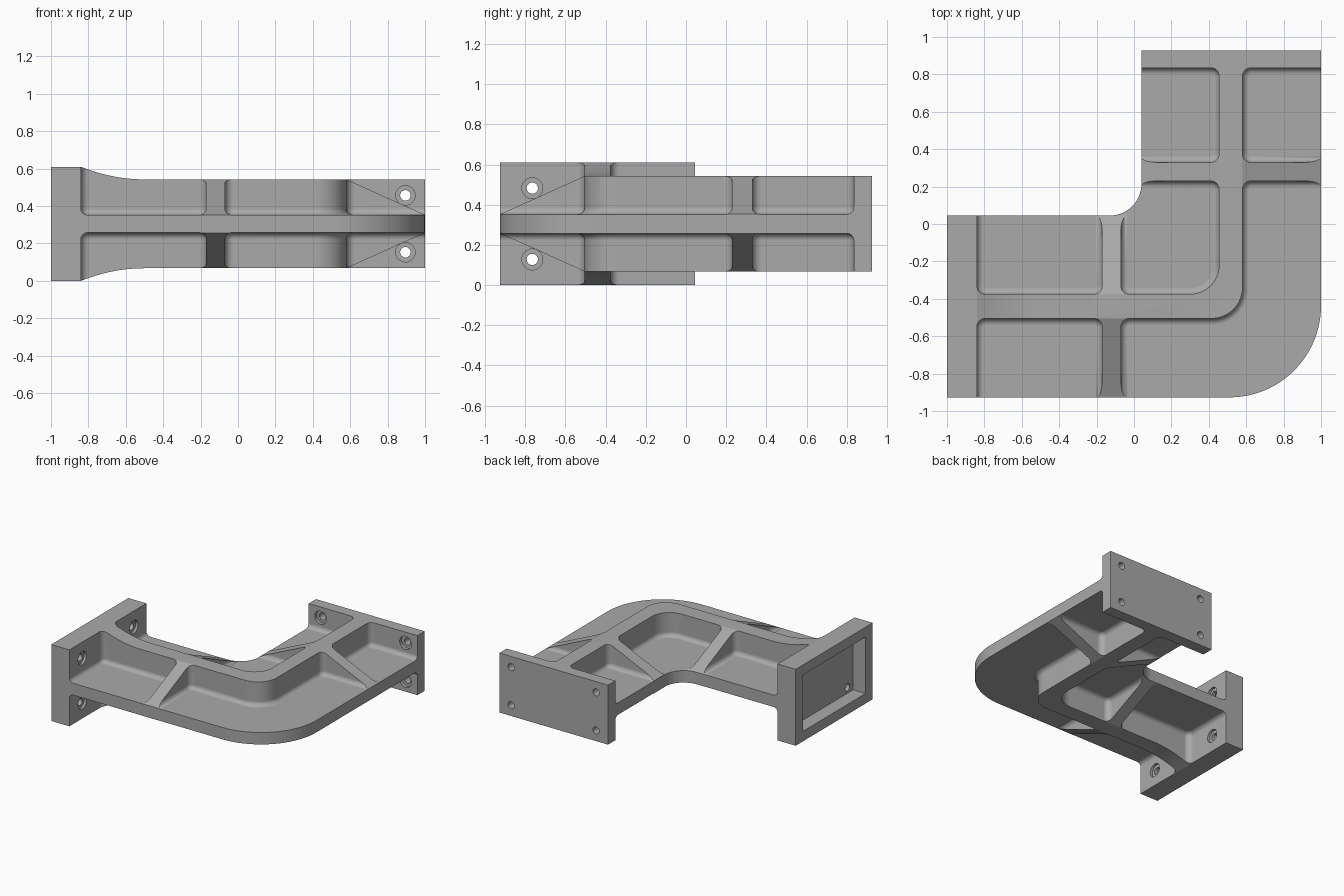
import bpy
import bmesh
from math import sin, cos, pi, radians
from mathutils import Vector

MID = 0.305              # height of the symmetry plane
WEB, BODY, TALL = 0.0475, 0.2375, 0.305   # half heights
FRONT, BACK, SIDE = -0.927, 0.927, 0.045
FILLET = 0.035

cube = bpy.data.objects.get("Cube")
if cube:
    bpy.data.objects.remove(cube)


def rounded(corners, inset=0.0, steps=8):
    """Right-angled outline of (x, y, radius), moved inward by inset."""
    out = []
    for i, (x, y, r) in enumerate(corners):
        c = Vector((x, y))
        a = (c - Vector(corners[i - 1][:2])).normalized()
        b = (Vector(corners[(i + 1) % len(corners)][:2]) - c).normalized()
        c = c + inset * (Vector((-a.y, a.x)) + Vector((-b.y, b.x)))
        if r == 0:
            out.append(c)
            continue
        r += -inset if a.cross(b) > 0 else inset
        n = steps * 3 if r > 0.1 else steps
        if corners[i][2] > 0.1:
            n = steps * 3
        else:
            n = steps
        centre = c - a * r + b * r
        for k in range(n + 1):
            t = pi / 2 * k / n
            out.append(centre + r * (a * sin(t) - b * cos(t)))
    return out


def loft(bm, rings):
    """Closed solid through rings of equal length."""
    rows = [[bm.verts.new(p) for p in ring] for ring in rings]
    n = len(rows[0])
    for lo, hi in zip(rows, rows[1:]):
        for i in range(n):
            j = (i + 1) % n
            bm.faces.new((lo[i], lo[j], hi[j], hi[i]))
    bm.faces.new(rows[0][::-1])
    bm.faces.new(rows[-1])


def finish(name, bm):
    bmesh.ops.recalc_face_normals(bm, faces=bm.faces[:])
    mesh = bpy.data.meshes.new(name)
    bm.to_mesh(mesh)
    bm.free()
    ob = bpy.data.objects.new(name, mesh)
    bpy.context.scene.collection.objects.link(ob)
    return ob


# Bent outline seen from above
bm = bmesh.new()
plan = rounded([(-1, FRONT, 0), (1, FRONT, 0.49), (1, BACK, 0),
                (0.04, BACK, 0), (0.04, SIDE, 0.17), (-1, SIDE, 0)])
loft(bm, [[(p.x, p.y, z) for p in plan] for z in (-0.2, 0.8)])
body = finish("elbow_bracket", bm)

# Side profile: tall flange flaring down into the arm
bm = bmesh.new()
upper = [(-1.1, TALL), (-0.84, TALL)]
for k in range(1, 13):
    t = 1 - k / 12
    upper.append((-0.5 - 0.34 * t, BODY + (TALL - BODY) * t * t))
upper.append((1.1, BODY))
profile = [(x, MID + h) for x, h in upper] + [(x, MID - h) for x, h in upper[::-1]]
loft(bm, [[(x, y, z) for x, z in profile] for y in (-1.2, 1.2)])
side_profile = finish("side_profile_cutter", bm)

# Filleted pockets above and below the web
R = 0.045
pockets = [
    [(-0.84, -1.3, R), (-0.17, -1.3, R), (-0.17, -0.505, R), (-0.84, -0.505, R)],
    [(-0.07, -1.3, R), (1.3, -1.3, R), (1.3, 0.23, R), (0.58, 0.23, R),
     (0.58, -0.505, 0.165), (-0.07, -0.505, R)],
    [(0.58, 0.33, R), (1.3, 0.33, R), (1.3, 0.835, R), (0.58, 0.835, R)],
    [(-0.84, -0.375, R), (-0.17, -0.375, R), (-0.17, 0.3, R), (-0.84, 0.3, R)],
    [(-0.07, -0.375, R), (0.455, -0.375, 0.155), (0.455, 0.23, R), (-0.07, 0.23, R)],
    [(-0.3, 0.33, R), (0.455, 0.33, R), (0.455, 0.835, R), (-0.3, 0.835, R)],
]
bm = bmesh.new()
for s in (1, -1):
    for corners in pockets:
        rings = []
        for k in range(7):
            t = pi / 2 * k / 6
            z = MID + s * (WEB + FILLET * (1 - cos(t)))
            rings.append([(p.x, p.y, z) for p in rounded(corners, FILLET * (1 - sin(t)))])
        rings.append([(p.x, p.y, MID + s * 0.5) for p in rounded(corners)])
        loft(bm, rings)
pocket_cutter = finish("pocket_cutter", bm)

# Slopes that turn the cross ribs into gussets
bm = bmesh.new()
slope = [(0, BODY), (0, 0.45), (0.52, 0.45), (0.52, WEB + 0.0005), (0.42, WEB + 0.0005)]
for s in (1, -1):
    for start, d in ((-0.505, -1), (-0.375, 1)):
        loft(bm, [[(x, start + d * u, MID + s * h) for u, h in slope]
                  for x in (-0.22, -0.02)])
    for start, d in ((0.58, 1), (0.455, -1)):
        loft(bm, [[(start + d * u, y, MID + s * h) for u, h in slope]
                  for y in (0.18, 0.38)])
slope_cutter = finish("gusset_slope_cutter", bm)

# Shallow tray in the outer face of the tall flange
bm = bmesh.new()
tray = rounded([(FRONT + 0.09, MID - 0.225, 0), (SIDE - 0.09, MID - 0.225, 0),
                (SIDE - 0.09, MID + 0.225, 0), (FRONT + 0.09, MID + 0.225, 0)])
loft(bm, [[(x, p.x, p.y) for p in tray] for x in (-1.1, -0.89)])
tray_cutter = finish("tray_cutter", bm)


# Bolt holes with counterbores on the inner faces
def bolt_holes(name, radius, x_span, y_span):
    bm = bmesh.new()
    ring = [(radius * cos(2 * pi * k / 32), radius * sin(2 * pi * k / 32)) for k in range(32)]
    for s in (1, -1):
        for y in (-0.765, -0.115):
            loft(bm, [[(x, y + a, MID + s * 0.1775 + b) for a, b in ring] for x in x_span])
        for x in (0.145, 0.895):
            loft(bm, [[(x + a, y, MID + s * 0.152 + b) for a, b in ring] for y in y_span])
    return finish(name, bm)


holes = bolt_holes("bolt_hole_cutter", 0.028, (-0.95, -0.75), (0.75, 1.0))
bores = bolt_holes("counterbore_cutter", 0.052, (-0.86, -0.79), (0.79, 0.86))

# Cut everything and keep the result as plain mesh
cutters = [side_profile, pocket_cutter, slope_cutter, tray_cutter, bores, holes]
for cutter in cutters:
    cutter.hide_render = True
    mod = body.modifiers.new(cutter.name, "BOOLEAN")
    mod.operation = "INTERSECT" if cutter is side_profile else "DIFFERENCE"
    mod.solver = "EXACT"
    mod.object = cutter
bpy.context.view_layer.update()
result = bpy.data.meshes.new_from_object(
    body.evaluated_get(bpy.context.evaluated_depsgraph_get()))
body.modifiers.clear()
body.data = result
for cutter in cutters:
    bpy.data.objects.remove(cutter)

# Plain grey metal
metal = bpy.data.materials.new("grey_metal")
metal.use_nodes = True
grey = (0.4, 0.4, 0.4, 1)
metal.diffuse_color = grey
metal.node_tree.nodes["Principled BSDF"].inputs["Base Color"].default_value = grey
result.materials.clear()
result.materials.append(metal)

# Smooth fillets, crisp edges
result.shade_smooth()
result.set_sharp_from_angle(angle=radians(30))
weighted = body.modifiers.new("weighted_normals", "WEIGHTED_NORMAL")
weighted.keep_sharp = True
